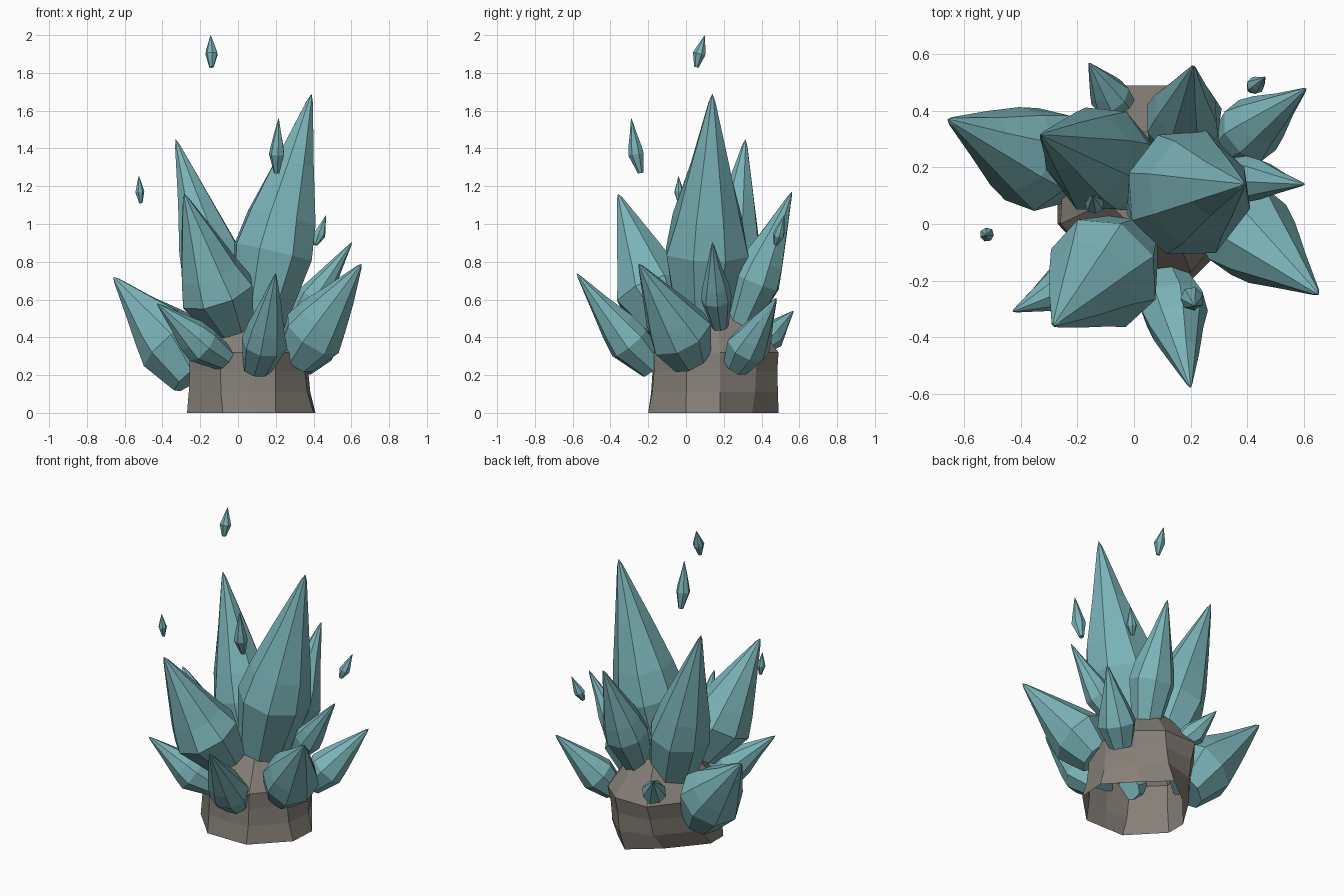
import bpy, bmesh, math, random
from mathutils import Vector

if "Cube" in bpy.data.objects:
    bpy.data.objects.remove(bpy.data.objects["Cube"])

random.seed(7)


def material(name, rgb):
    m = bpy.data.materials.new(name)
    m.diffuse_color = (*rgb, 1)
    m.use_nodes = True
    m.node_tree.nodes["Principled BSDF"].inputs["Base Color"].default_value = m.diffuse_color
    return m


ICE = material("teal crystal", (0.195, 0.45, 0.475))
STONE = material("grey brown rock", (0.235, 0.21, 0.185))


def skin(name, loops, mat, tip=None, close_start=True):
    """Join rings of points into a shell, ending in a flat cap or a point."""
    bm = bmesh.new()
    rings = [[bm.verts.new(p) for p in loop] for loop in loops]
    n = len(rings[0])
    for lo, hi in zip(rings, rings[1:]):
        for i in range(n):
            j = (i + 1) % n
            bm.faces.new((lo[i], lo[j], hi[j], hi[i]))
    if close_start:
        bm.faces.new(rings[0][::-1])
    if tip is None:
        bm.faces.new(rings[-1])
    else:
        top = bm.verts.new(tip)
        for i in range(n):
            bm.faces.new((rings[-1][i], rings[-1][(i + 1) % n], top))
    mesh = bpy.data.meshes.new(name)
    bm.to_mesh(mesh)
    bm.free()
    mesh.materials.append(mat)
    ob = bpy.data.objects.new(name, mesh)
    bpy.context.collection.objects.link(ob)
    return ob


def crystal(name, base, belly, tip, radius, base_ratio=0.6, sides=8):
    """Shard that swells from its root to a belly, then tapers to a point."""
    b, w, t = Vector(base), Vector(belly), Vector(tip)
    quat = Vector((0, 0, 1)).rotation_difference((t - b).normalized())
    turn = random.random() * math.tau
    rings = [(b, base_ratio), (w, 1.0), (w.lerp(t, 0.22), 0.82),
             (w.lerp(t, 0.56), 0.47), (w.lerp(t, 0.95), 0.08)]
    loops = []
    for centre, ratio in rings:
        loop = []
        for i in range(sides):
            a = turn + math.tau * i / sides
            r = radius * ratio * (1 + random.uniform(-0.05, 0.05))
            loop.append(centre + quat @ Vector((r * math.cos(a), r * math.sin(a), 0)))
        loops.append(loop)
    return skin(name, loops, ICE, t)


# Hollow rock stump, open underneath: foot outline, rim outline, sloping shoulder
foot = [(-.27, 0), (-.08, -.2), (.06, -.2), (.2, -.2), (.4, 0),
        (.41, .18), (.25, .35), (.1, .49), (-.08, .35), (-.27, .13)]
rim = [(-.26, 0), (-.1, -.16), (.06, -.18), (.2, -.17), (.35, 0),
       (.37, .18), (.3, .38), (.17, .49), (-.06, .49), (-.25, .25)]


def outline(z, blend, scale=1.0):
    mid = Vector((0.07, 0.16, 0))
    pts = [Vector((*f, 0)).lerp(Vector((*r, 0)), blend) for f, r in zip(foot, rim)]
    return [mid + (p - mid) * scale + Vector((0, 0, z)) for p in pts]


skin("rock_base", [outline(0, 0), outline(0.11, 0.6, 0.99), outline(0.22, 0.8, 0.98),
                   outline(0.32, 1), outline(0.4, 1, 0.82), outline(0.54, 1, 0.5)],
     STONE, close_start=False)

# Crystals growing out of the rock: root, belly, tip, belly radius, root ratio
crystals = {
    "tallest_crystal": ((0.11, 0.1, 0.49), (0.185, 0.11, 0.85), (0.39, 0.14, 1.69), 0.23, 0.7),
    "left_tall_crystal": ((-0.04, 0.19, 0.46), (-0.115, 0.225, 0.72), (-0.33, 0.315, 1.45), 0.19, 0.8),
    "front_left_tall_crystal": ((-0.03, -0.08, 0.45), (-0.115, -0.175, 0.64), (-0.285, -0.36, 1.16), 0.205, 0.62),
    "left_low_crystal": ((-0.24, 0.19, 0.19), (-0.345, 0.23, 0.36), (-0.66, 0.37, 0.72), 0.195, 0.65),
    "front_left_low_crystal": ((-0.07, -0.13, 0.28), (-0.19, -0.195, 0.36), (-0.43, -0.31, 0.58), 0.11, 0.6),
    "front_crystal": ((0.1, -0.17, 0.24), (0.14, -0.3, 0.37), (0.2, -0.58, 0.74), 0.12, 0.65),
    "front_right_crystal": ((0.31, 0.03, 0.29), (0.4, -0.03, 0.42), (0.655, -0.25, 0.79), 0.175, 0.65),
    "right_crystal": ((0.29, 0.18, 0.46), (0.4, 0.16, 0.61), (0.605, 0.14, 0.905), 0.085, 0.55),
    "back_right_crystal": ((0.33, 0.27, 0.25), (0.41, 0.33, 0.35), (0.61, 0.48, 0.61), 0.115, 0.65),
    "back_tall_crystal": ((0.14, 0.27, 0.44), (0.175, 0.365, 0.7), (0.21, 0.56, 1.17), 0.14, 0.6),
    "back_left_crystal": ((-0.02, 0.38, 0.34), (-0.085, 0.45, 0.41), (-0.16, 0.57, 0.54), 0.075, 0.6),
}
for name, spec in crystals.items():
    crystal(name, *spec)

# Small shards floating above, pointed at both ends
shards = [((-0.14, 0.055, 1.83), (-0.14, 0.07, 1.9), (-0.145, 0.1, 2.0), 0.034),
          ((0.205, -0.24, 1.27), (0.205, -0.265, 1.37), (0.215, -0.29, 1.56), 0.043),
          ((-0.515, -0.035, 1.11), (-0.52, -0.037, 1.17), (-0.525, -0.04, 1.255), 0.025),
          ((0.41, 0.475, 0.89), (0.43, 0.49, 0.94), (0.465, 0.52, 1.045), 0.032)]
for n, spec in enumerate(shards, 1):
    crystal(f"floating_shard_{n}", *spec, base_ratio=0.35, sides=7)
